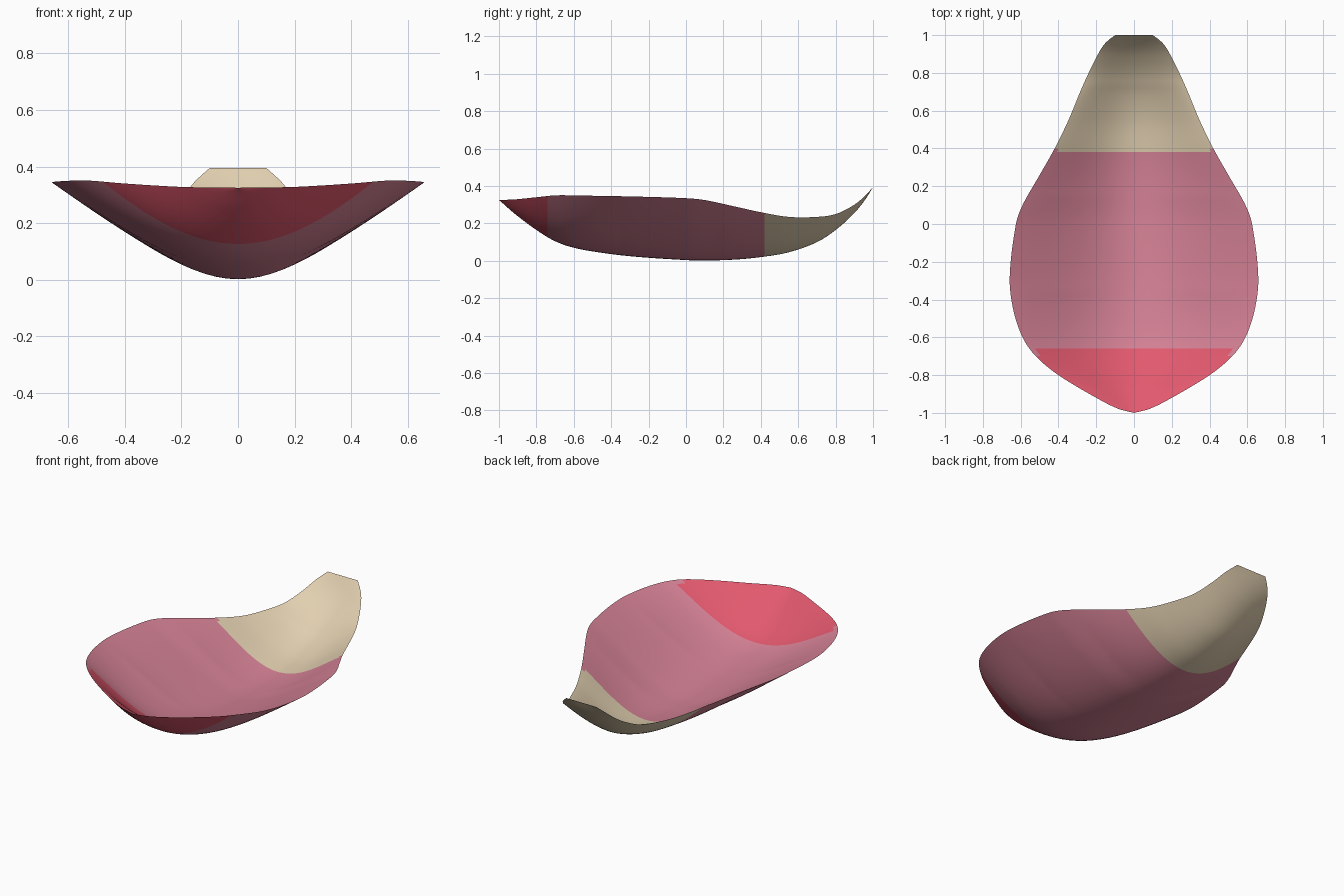
import bpy, bmesh, math

cube = bpy.data.objects.get("Cube")
if cube:
    bpy.data.objects.remove(cube, do_unlink=True)


def make_material(name, rgb):
    mat = bpy.data.materials.new(name)
    mat.use_nodes = True
    color = (*rgb, 1)
    mat.diffuse_color = color
    mat.node_tree.nodes["Principled BSDF"].inputs["Base Color"].default_value = color
    return mat


# Petal outline: y, half width, rim height, keel height
PROFILE = [
    (-1, 0, .325, .325), (-.98, .08, .326, .308), (-.92, .2, .328, .255),
    (-.8, .4, .34, .165), (-.7, .52, .35, .105), (-.6, .59, .35, .07),
    (-.45, .64, .347, .043), (-.28, .658, .344, .023), (0, .625, .335, .004),
    (.1, .59, .325, .002), (.25, .505, .293, .006), (.4, .42, .26, .02),
    (.55, .347, .235, .046), (.7, .285, .235, .1), (.8, .24, .25, .165),
    (.9, .19, .3, .255), (.96, .15, .35, .33), (1, .1, .395, .395)]
COLUMNS = 24
THICKNESS = .035


def slope(i, k):
    a, b = max(i - 1, 0), min(i + 1, len(PROFILE) - 1)
    return (PROFILE[b][k] - PROFILE[a][k]) / (PROFILE[b][0] - PROFILE[a][0])


def section(y):
    """Smoothly interpolated half width, rim height and keel height."""
    i = 0
    while i < len(PROFILE) - 2 and PROFILE[i + 1][0] < y:
        i += 1
    p, q = PROFILE[i], PROFILE[i + 1]
    h = q[0] - p[0]
    u = (y - p[0]) / h
    return [p[k] * (1 + 2 * u) * (1 - u) ** 2 + slope(i, k) * h * u * (1 - u) ** 2
            + q[k] * u * u * (3 - 2 * u) + slope(i + 1, k) * h * u * u * (u - 1)
            for k in (1, 2, 3)]


def surface_point(y, t, inner):
    width, rim, keel = section(y)
    # V-like trough amidships, rounder towards both ends
    r = .5 + .7 * min(1, max(0, abs(y + .1) - .25) / .4)
    rise = (math.hypot(t, r) - r) / (math.hypot(1, r) - r)
    z = keel + (rim - keel) * rise
    if inner:
        z += min(THICKNESS, .3 * max(0, rim - keel)) * (1 - t ** 4)
    return (width * t, y, z)


def color_index(y, t, inner):
    """Red front, tan back, pink between; borders differ inside and outside."""
    at_rim = abs(t) > .94
    front = (-.7 if at_rim else -.66) if inner else -.74
    back = (.4 if at_rim else .38) if inner else .42
    return 1 if y < front else 2 if y > back else 0


# Petal shell: outer and inner skins joined at the rim
rows = [i / 50 for i in range(-50, 51)]
rows = sorted(rows + [-.995, -.99, .99])
cols = [math.sin(math.pi / 2 * j / COLUMNS) for j in range(-COLUMNS, COLUMNS + 1)]
bm = bmesh.new()
for inner in (False, True):
    grid = [[bm.verts.new(surface_point(y, t, inner)) for t in cols] for y in rows]
    for i in range(len(rows) - 1):
        for j in range(len(cols) - 1):
            quad = [grid[i][j], grid[i][j + 1], grid[i + 1][j + 1], grid[i + 1][j]]
            face = bm.faces.new(quad if inner else quad[::-1])
            mid_y = (rows[i] + rows[i + 1]) / 2
            mid_t = (cols[j] + cols[j + 1]) / 2
            face.material_index = color_index(mid_y, mid_t, inner)
bmesh.ops.remove_doubles(bm, verts=bm.verts, dist=.00002)

mesh = bpy.data.meshes.new("petal")
bm.to_mesh(mesh)
bm.free()
for name, rgb in (("petal pink", (.66, .22, .3)), ("front red", (.76, .1, .155)),
                  ("base tan", (.75, .62, .43))):
    mesh.materials.append(make_material(name, rgb))
petal = bpy.data.objects.new("petal", mesh)
bpy.context.collection.objects.link(petal)
bpy.ops.object.select_all(action='DESELECT')
petal.select_set(True)
bpy.context.view_layer.objects.active = petal
bpy.ops.object.shade_smooth_by_angle(angle=math.radians(60))
